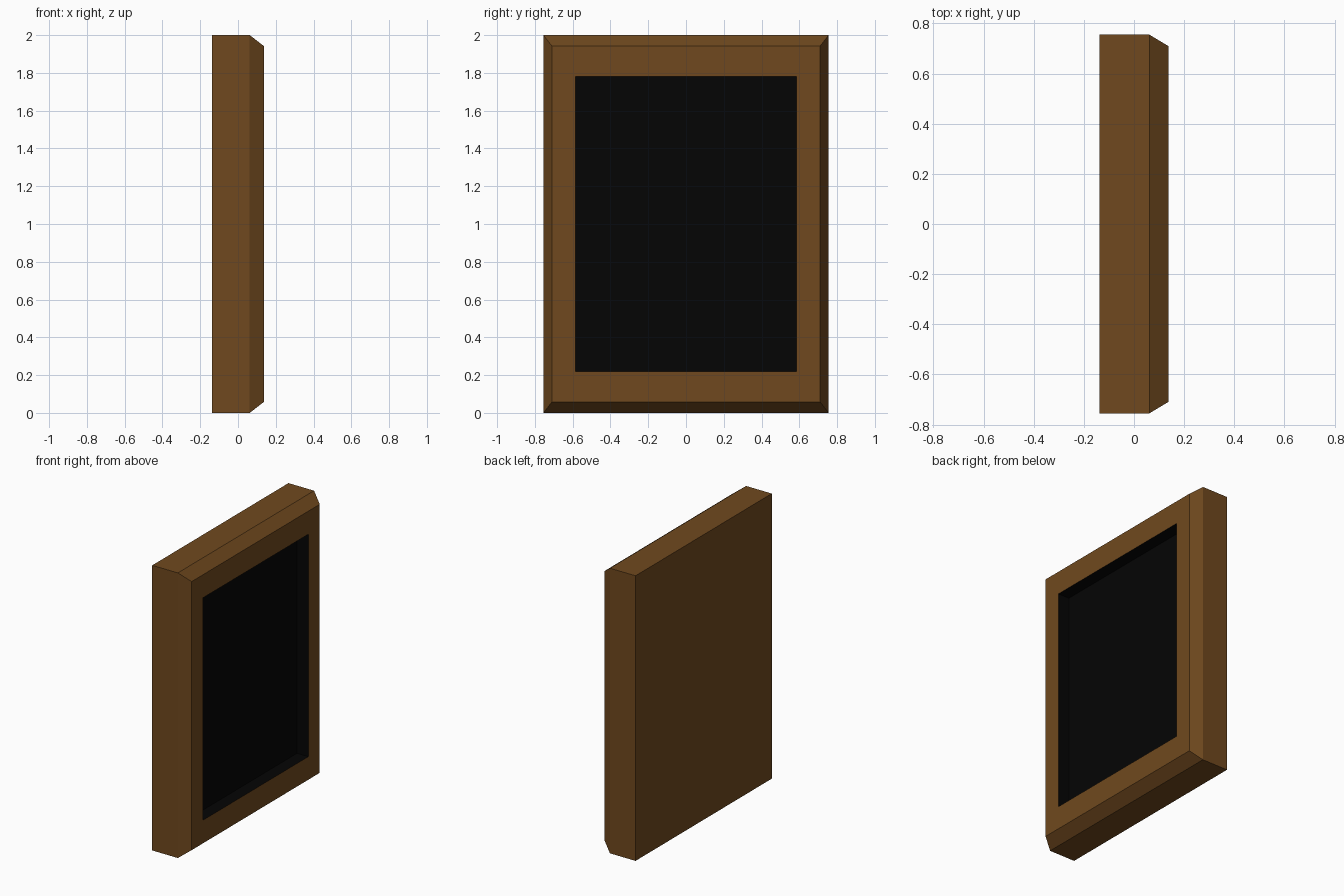
import bpy
import bmesh

if "Cube" in bpy.data.objects:
    bpy.data.objects.remove(bpy.data.objects["Cube"])


def make_material(name, rgb):
    mat = bpy.data.materials.new(name)
    mat.diffuse_color = (*rgb, 1.0)
    mat.use_nodes = True
    mat.node_tree.nodes["Principled BSDF"].inputs["Base Color"].default_value = mat.diffuse_color
    return mat


wood = make_material("brown wood", (0.16, 0.066, 0.013))
black = make_material("black panel", (0.0015, 0.0015, 0.0015))

MID_Z = 1.0


def build_shell(name, sections, material, cap_start=False, cap_end=False):
    """Bridge rectangular rings given as (x, half width, half height)."""
    bm = bmesh.new()
    rings = [
        [bm.verts.new((x, sy * hw, MID_Z + sz * hh))
         for sy, sz in ((-1, -1), (1, -1), (1, 1), (-1, 1))]
        for x, hw, hh in sections
    ]
    for a, b in zip(rings, rings[1:]):
        for i in range(4):
            j = (i + 1) % 4
            bm.faces.new((a[i], a[j], b[j], b[i]))
    if cap_start:
        bm.faces.new(rings[0][::-1])
    if cap_end:
        bm.faces.new(rings[-1])
    mesh = bpy.data.meshes.new(name)
    bm.to_mesh(mesh)
    bm.free()
    mesh.materials.append(material)
    obj = bpy.data.objects.new(name, mesh)
    bpy.context.collection.objects.link(obj)
    return obj


# Wooden frame: back board, sides, chamfer and front border
build_shell("frame", [
    (-0.137, 0.755, 1.0),
    (0.062, 0.755, 1.0),
    (0.137, 0.71, 0.942),
    (0.137, 0.584, 0.78),
], wood, cap_start=True)

# Black sunken panel with its recess walls
build_shell("sunken_panel", [
    (0.137, 0.584, 0.78),
    (0.05, 0.584, 0.78),
], black, cap_end=True)
